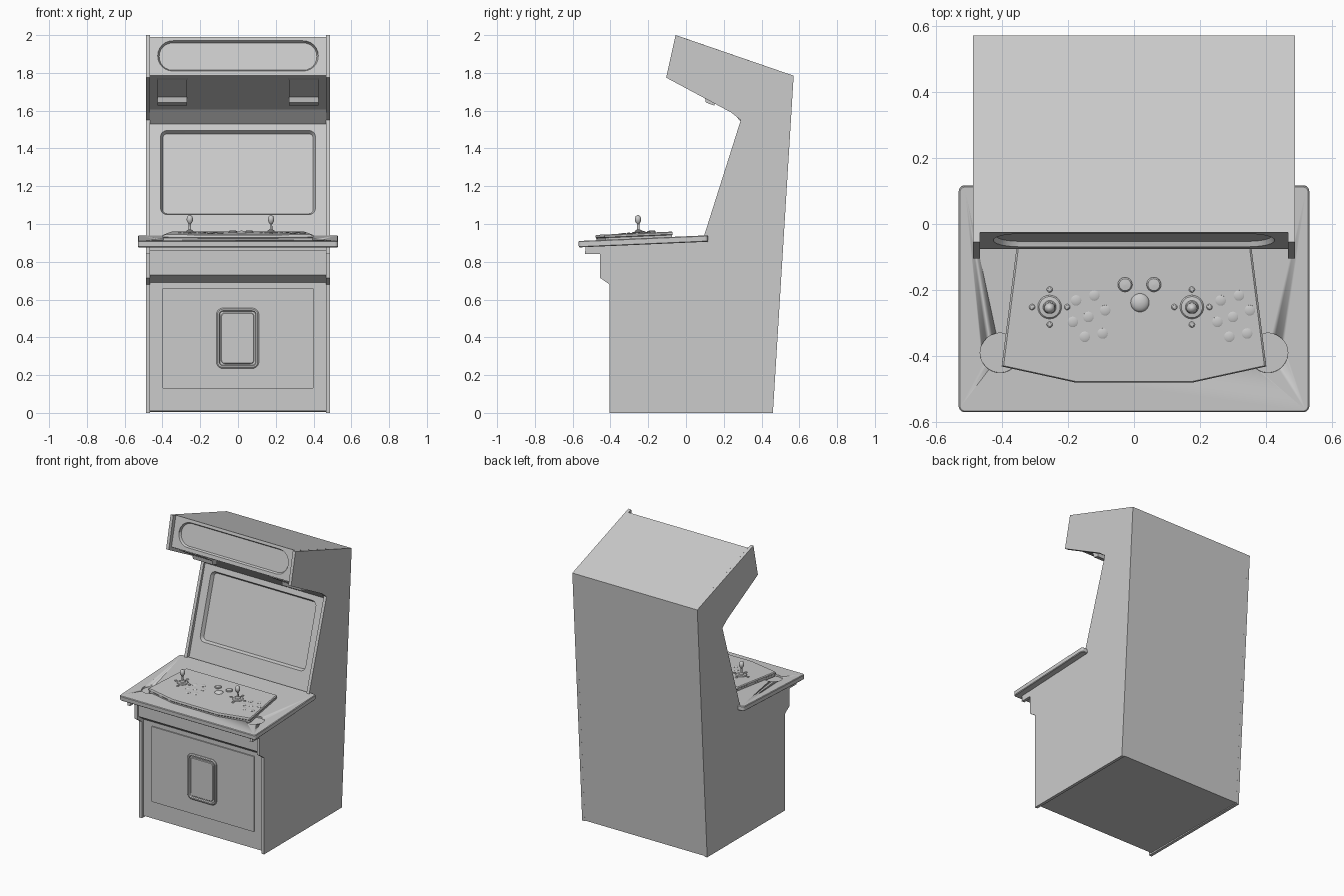
import bpy, bmesh, math
from mathutils import Matrix, Vector

if "Cube" in bpy.data.objects:
    bpy.data.objects.remove(bpy.data.objects["Cube"])


def finish(name, bm, matrix, smooth=True):
    bmesh.ops.transform(bm, matrix=matrix, verts=bm.verts)
    bmesh.ops.recalc_face_normals(bm, faces=bm.faces)
    mesh = bpy.data.meshes.new(name)
    bm.to_mesh(mesh)
    bm.free()
    obj = bpy.data.objects.new(name, mesh)
    bpy.context.collection.objects.link(obj)
    bpy.ops.object.select_all(action='DESELECT')
    obj.select_set(True)
    bpy.context.view_layer.objects.active = obj
    if smooth:
        bpy.ops.object.shade_smooth_by_angle(angle=math.radians(35))
    return obj


def loft(name, layers, matrix=Matrix(), smooth=True):
    """Stack of (outline, height) layers, closed at both ends."""
    bm = bmesh.new()
    rings = [[bm.verts.new((x, y, z)) for x, y in pts] for pts, z in layers]
    n = len(rings[0])
    bm.faces.new(rings[0][::-1])
    bm.faces.new(rings[-1])
    for a, b in zip(rings, rings[1:]):
        for i in range(n):
            j = (i + 1) % n
            bm.faces.new((a[i], a[j], b[j], b[i]))
    return finish(name, bm, matrix, smooth)


def side_prism(name, profile, x0, x1):
    """Extrude a (y, z) profile along x."""
    to_x = Matrix(((0, 0, 1, 0), (1, 0, 0, 0), (0, 1, 0, 0), (0, 0, 0, 1)))
    return loft(name, [(profile, x0), (profile, x1)], to_x, False)


def round_rect(w, h, r, seg=6):
    pts = []
    for k, (sx, sy) in enumerate([(1, 1), (-1, 1), (-1, -1), (1, -1)]):
        for i in range(seg + 1):
            a = math.pi / 2 * (k + i / seg)
            pts.append((sx * (w / 2 - r) + r * math.cos(a), sy * (h / 2 - r) + r * math.sin(a)))
    return pts


def rounded(name, w, h, r, steps, matrix):
    """Rounded plate from (inset, height) steps."""
    return loft(name, [(round_rect(w - 2 * i, h - 2 * i, max(r - i, 0.002)), z) for i, z in steps], matrix)


def lathe(name, profile, matrix, n=24):
    layers = [([(max(r, 0.0005) * math.cos(2 * math.pi * i / n),
                 max(r, 0.0005) * math.sin(2 * math.pi * i / n)) for i in range(n)], z) for r, z in profile]
    return loft(name, layers, matrix)


def cut(obj, cutter):
    cutter.hide_render = True
    bpy.context.view_layer.objects.active = obj
    mod = obj.modifiers.new("cut", 'BOOLEAN')
    mod.object = cutter
    mod.solver = 'EXACT'
    bpy.ops.object.modifier_apply(modifier=mod.name)
    bpy.data.objects.remove(cutter)


def face_frame(p0, p1, z):
    """Frame lying on the slanted face p0-p1 (y, z) at height z, facing forward."""
    t = (z - p0[1]) / (p1[1] - p0[1])
    up = Vector((0, p1[0] - p0[0], p1[1] - p0[1])).normalized()
    right = Vector((1, 0, 0))
    m = Matrix((right, up, right.cross(up))).transposed().to_4x4()
    m.translation = (0, p0[0] + t * (p1[0] - p0[0]), z)
    return m


# Side panels
side = [(-0.405, 0), (0.46, 0), (0.57, 1.785), (-0.055, 2.0), (-0.105, 1.775), (0.24, 1.59),
        (0.29, 1.55), (0.095, 0.935), (0.095, 0.915), (-0.53, 0.89), (-0.535, 0.84),
        (-0.455, 0.84), (-0.455, 0.715), (-0.405, 0.68)]
for label, x0 in (("left", -0.487), ("right", 0.466)):
    side_prism(label + "_side_panel", side, x0, x0 + 0.021)

# Cabinet core, set back between the side panels
screen_line = ((0.12, 0.93), (0.30, 1.53))
sign_line = ((-0.075, 1.785), (-0.025, 1.99))
core = side_prism("cabinet_core", [
    (-0.385, 0.01), (0.46, 0.005), (0.57, 1.785), sign_line[1], sign_line[0],
    (0.235, 1.605), screen_line[1], screen_line[0], (0.12, 0.91), (-0.44, 0.885),
    (-0.44, 0.73), (-0.385, 0.69)], -0.466, 0.466)

# Recessed screen and sign window
cut(core, rounded("screen_cutter", 0.82, 0.465, 0.035, [(0.012, -0.025), (0, 0), (0, 0.04)],
                  face_frame(*screen_line, 1.2725)))
cut(core, rounded("sign_cutter", 0.85, 0.165, 0.08, [(0.008, -0.015), (0, 0), (0, 0.04)],
                  face_frame(*sign_line, 1.89)))

# Speakers under the sign, each with a small lip
for label, x0 in (("left", -0.425), ("right", 0.27)):
    side_prism(label + "_speaker", [(-0.05, 1.80), (-0.05, 1.765), (0.10, 1.672), (0.105, 1.643),
                                    (0.15, 1.627), (0.15, 1.70)], x0, x0 + 0.155)

# Trim rail below the control deck
side_prism("deck_rail", [(-0.452, 0.857), (-0.40, 0.857), (-0.40, 0.892), (-0.452, 0.892)], -0.466, 0.466)

# Front access panel and coin door
front = face_frame((-0.385, 0), (-0.385, 1), 0.395)
access = rounded("access_panel", 0.80, 0.53, 0.004, [(0, -0.01), (0, 0.008)], front)
door = Matrix.Translation((-0.002, 0, 0)) @ front
rounded("coin_door_frame", 0.225, 0.32, 0.035,
        [(0, 0), (0, 0.015), (0.006, 0.02), (0.014, 0.02), (0.018, 0.011)], door)
rounded("coin_door", 0.175, 0.27, 0.02, [(0, 0), (0, 0.014), (0.003, 0.017)], door)

# Control deck, gently tilted toward the player
deck = Matrix.Translation((0, 0, 0.935)) @ Matrix.Rotation(math.atan(0.0438), 4, 'X')


def on_deck(x, y, z=0):
    return deck @ Matrix.Translation((x, y, z))


slab = rounded("control_deck", 1.06, 0.685, 0.018,
               [(0.004, -0.034), (0, -0.03), (0, -0.004), (0.004, 0)], on_deck(0, -0.227))
for x in (-0.405, 0.405):
    cut(slab, lathe("cup_cutter", [(0.06, -0.012), (0.06, 0.03)], on_deck(x, -0.39), 32))

# Raised control plate
outline = [(0.355, 0.20), (-0.355, 0.20), (-0.40, -0.16), (-0.18, -0.208), (0.18, -0.208), (0.40, -0.16)]


def scaled(s):
    return [(x * s, y * s) for x, y in outline]


loft("control_plate", [(scaled(0.985), -0.005), (scaled(0.985), 0.01), (scaled(1), 0.014),
                       (scaled(1), 0.023), (scaled(0.985), 0.028)], on_deck(0, -0.27))

# Joysticks with four bolts each
stick = [(0.036, 0.02), (0.036, 0.03), (0.032, 0.034), (0.02, 0.036), (0.017, 0.042), (0.007, 0.047),
         (0.006, 0.076), (0.012, 0.084), (0.0165, 0.095), (0.0165, 0.106), (0.012, 0.117),
         (0.006, 0.122), (0, 0.124)]
bolt = [(0.009, 0.02), (0.009, 0.03), (0.006, 0.033), (0, 0.034)]
for label, sx in (("left", -0.255), ("right", 0.175)):
    lathe(label + "_joystick", stick, on_deck(sx, -0.25))
    for dx, dy in ((0.053, 0), (-0.053, 0), (0, 0.053), (0, -0.053)):
        lathe(label + "_joystick_bolt", bolt, on_deck(sx + dx, -0.25 + dy), 12)

# Action buttons, nearly flush with the plate
button = [(0.016, 0.02), (0.016, 0.029), (0.012, 0.031), (0, 0.031)]
spots = [(0.080, 0.02), (0.135, 0.035), (0.168, -0.01), (0.07, -0.045),
         (0.117, -0.03), (0.106, -0.09), (0.16, -0.08)]
for label, sx in (("left", -0.255), ("right", 0.182)):
    for dx, dy in spots:
        lathe(label + "_action_button", button, on_deck(sx + dx, -0.25 + dy), 16)

# Trackball and start buttons
ball = [(0.029 * math.cos(a), 0.024 + 0.016 * math.sin(a))
        for a in [math.pi / 2 * i / 6 for i in range(7)]]
lathe("trackball", ball, on_deck(0.018, -0.237))
for x in (-0.027, 0.06):
    lathe("start_button", [(0.022, 0.02), (0.022, 0.033), (0.018, 0.037), (0, 0.039)], on_deck(x, -0.182))
